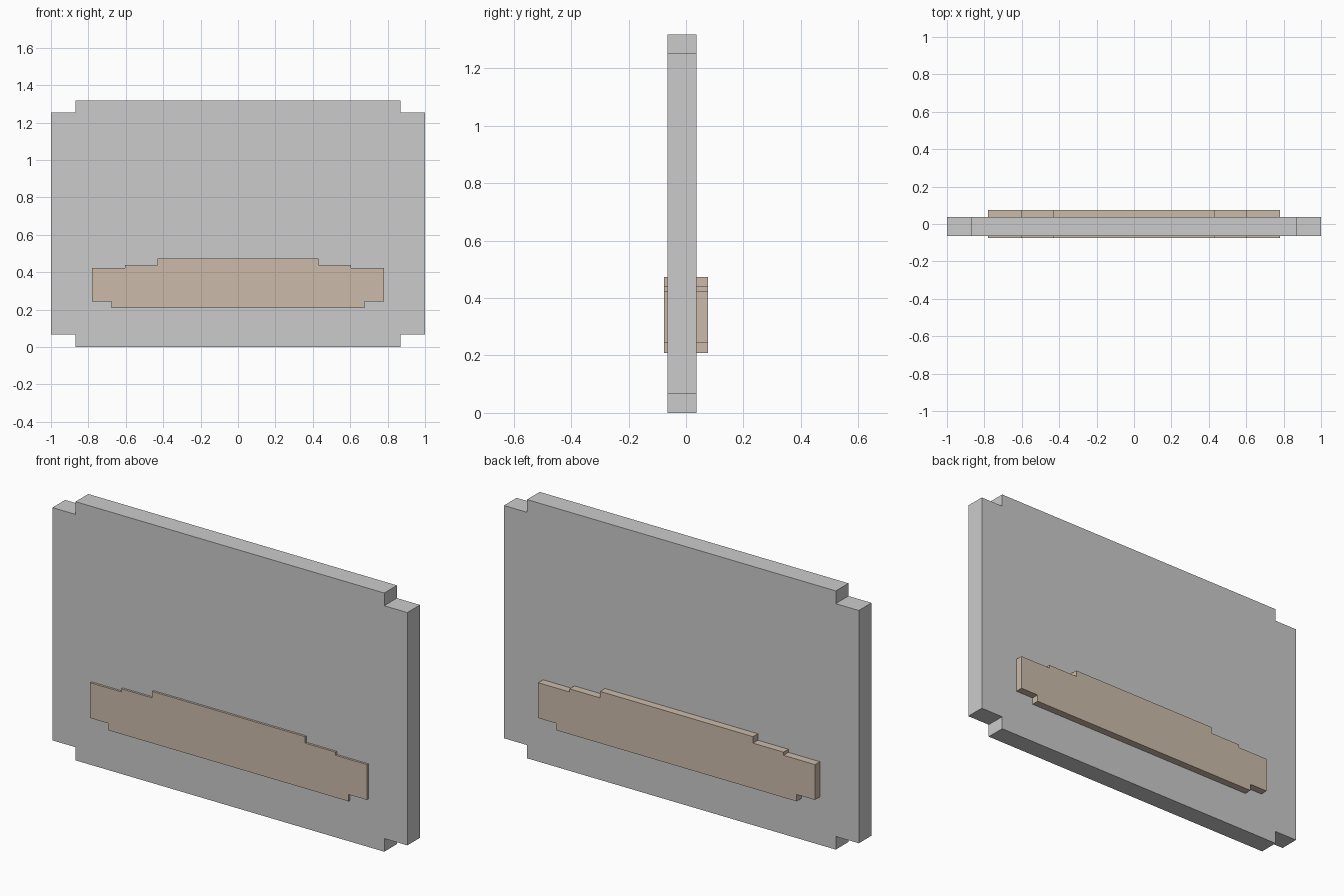
import bpy, bmesh

if "Cube" in bpy.data.objects:
    bpy.data.objects.remove(bpy.data.objects["Cube"])


def extruded(name, half, y0, y1):
    """Mirror a half outline (x, z), listed bottom to top, and extrude it along y."""
    outline = half + [(-x, z) for x, z in reversed(half)]
    bm = bmesh.new()
    face = bm.faces.new([bm.verts.new((x, y0, z)) for x, z in outline])
    ext = bmesh.ops.extrude_face_region(bm, geom=[face])
    verts = [g for g in ext["geom"] if isinstance(g, bmesh.types.BMVert)]
    bmesh.ops.translate(bm, verts=verts, vec=(0, y1 - y0, 0))
    bmesh.ops.recalc_face_normals(bm, faces=bm.faces)
    mesh = bpy.data.meshes.new(name)
    bm.to_mesh(mesh)
    bm.free()
    obj = bpy.data.objects.new(name, mesh)
    bpy.context.collection.objects.link(obj)
    return obj


# Main board with notched corners
extruded("sign_board",
         [(0.87, 0), (0.87, 0.067), (1, 0.067), (1, 1.253), (0.87, 1.253), (0.87, 1.318)],
         -0.065, 0.037)

# Stepped plaque passing through the board, raised on both faces
plaque = extruded("stepped_plaque",
                  [(0.677, 0.209), (0.677, 0.244), (0.78, 0.244), (0.78, 0.424),
                   (0.603, 0.424), (0.603, 0.44), (0.431, 0.44), (0.431, 0.473)],
                  -0.076, 0.076)
tan = bpy.data.materials.new("tan")
tan.diffuse_color = (0.6, 0.5, 0.4, 1)
tan.use_nodes = True
tan.node_tree.nodes["Principled BSDF"].inputs["Base Color"].default_value = tan.diffuse_color
plaque.data.materials.append(tan)
